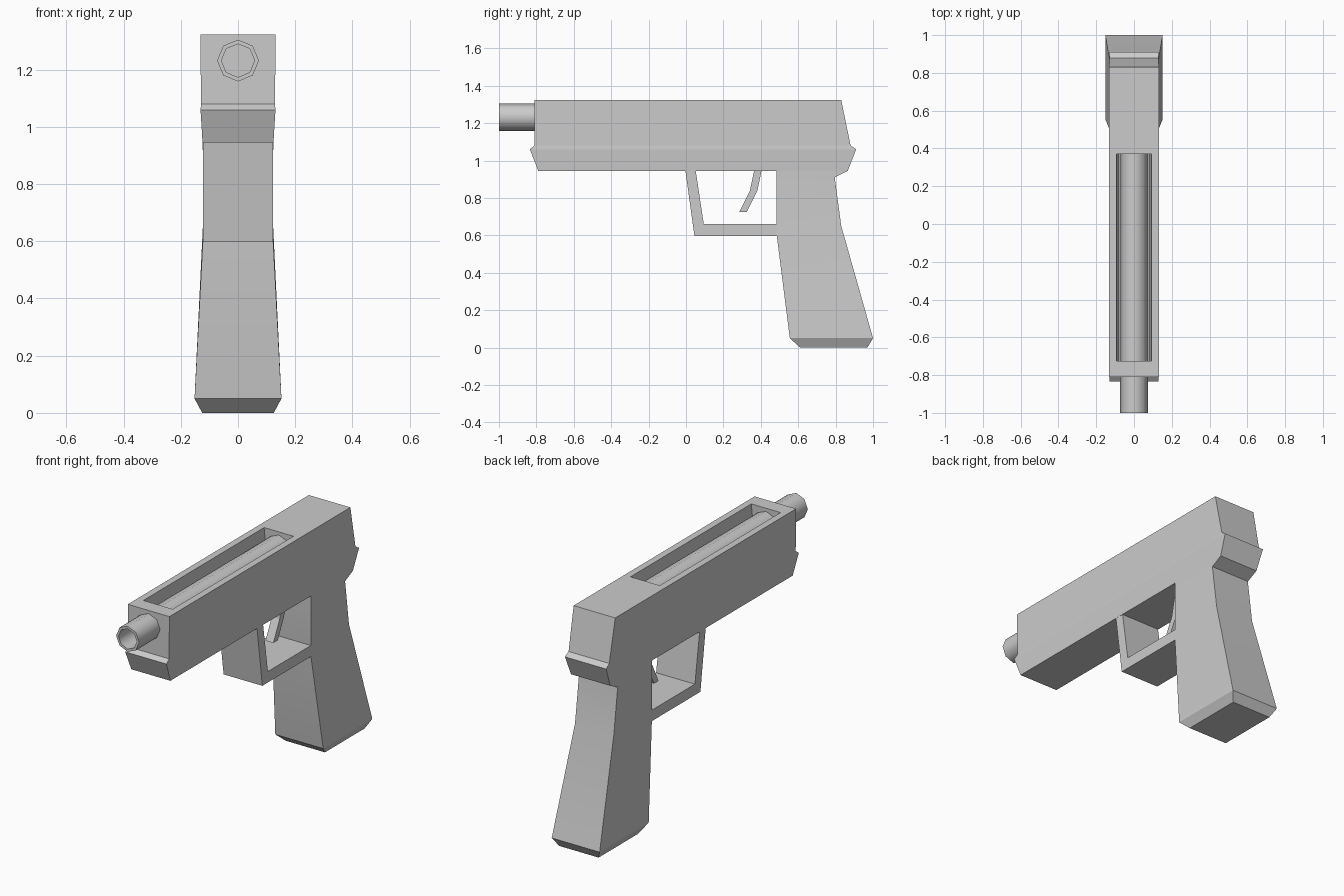
import bpy, bmesh, math

if "Cube" in bpy.data.objects:
    bpy.data.objects.remove(bpy.data.objects["Cube"])


def finish(bm, name):
    bmesh.ops.recalc_face_normals(bm, faces=bm.faces[:])
    me = bpy.data.meshes.new(name)
    bm.to_mesh(me)
    bm.free()
    ob = bpy.data.objects.new(name, me)
    bpy.context.collection.objects.link(ob)
    return ob


def bridge(bm, rings, cap_start=True, cap_end=True):
    for a, b in zip(rings, rings[1:]):
        n = len(a)
        for i in range(n):
            j = (i + 1) % n
            bm.faces.new((a[i], a[j], b[j], b[i]))
    if cap_start:
        bm.faces.new(rings[0])
    if cap_end:
        bm.faces.new(rings[-1])


def loft(name, rows, cap_start=True):
    """Rows: front y, front z, back y, back z, half width."""
    bm = bmesh.new()
    rings = [[bm.verts.new(p) for p in ((-w, yf, zf), (w, yf, zf), (w, yb, zb), (-w, yb, zb))]
             for yf, zf, yb, zb, w in rows]
    bridge(bm, rings, cap_start)
    return finish(bm, name)


def extrude(name, profile, w):
    """Side profile (y, z) extruded across x."""
    bm = bmesh.new()
    bridge(bm, [[bm.verts.new((x, y, z)) for y, z in profile] for x in (-w, w)])
    return finish(bm, name)


def smooth(ob, angle):
    bpy.ops.object.select_all(action='DESELECT')
    ob.select_set(True)
    bpy.context.view_layer.objects.active = ob
    bpy.ops.object.shade_smooth_by_angle(angle=math.radians(angle))


# Upper body with the ridge at both ends
slide = loft("slide", [
    (-0.81, 1.323, 0.83, 1.323, 0.132),
    (-0.81, 1.08, 0.88, 1.08, 0.129),
    (-0.835, 1.06, 0.91, 1.06, 0.131),
    (-0.79, 0.945, 0.865, 0.945, 0.124)])

# Open slot in the top
cutter = loft("slot_cutter", [
    (-0.725, 1.40, 0.37, 1.40, 0.093),
    (-0.725, 1.32, 0.37, 1.32, 0.093),
    (-0.725, 1.22, 0.37, 1.22, 0.083)])
cutter.hide_render = True
cutter.hide_set(True)
cut = slide.modifiers.new("slot", 'BOOLEAN')
cut.operation = 'DIFFERENCE'
cut.solver = 'EXACT'
cut.object = cutter

# Flared grip
grip = loft("grip", [
    (0.485, 0.945, 0.865, 0.945, 0.124),
    (0.485, 0.91, 0.795, 0.91, 0.123),
    (0.485, 0.60, 0.83, 0.65, 0.123),
    (0.555, 0.05, 1.0, 0.05, 0.152),
    (0.61, 0.0, 0.97, 0.0, 0.125)], cap_start=False)
smooth(grip, 30)

# Guard and trigger
extrude("trigger_guard", [(-0.003, 0.945), (0.045, 0.597), (0.487, 0.597),
                          (0.487, 0.66), (0.095, 0.66), (0.052, 0.945)], 0.123)
extrude("trigger", [(0.365, 0.95), (0.405, 0.95), (0.382, 0.84),
                    (0.325, 0.725), (0.285, 0.725), (0.342, 0.84)], 0.025)

# Eight-sided barrel with a bore
bm = bmesh.new()
rings = []
for y, r in ((0.37, 0.073), (-1.0, 0.073), (-1.0, 0.058), (-0.78, 0.058)):
    rings.append([bm.verts.new((r * math.sin(i * math.pi / 4), y, 1.232 + r * math.cos(i * math.pi / 4)))
                  for i in range(8)])
bridge(bm, rings)
smooth(finish(bm, "barrel"), 50)
